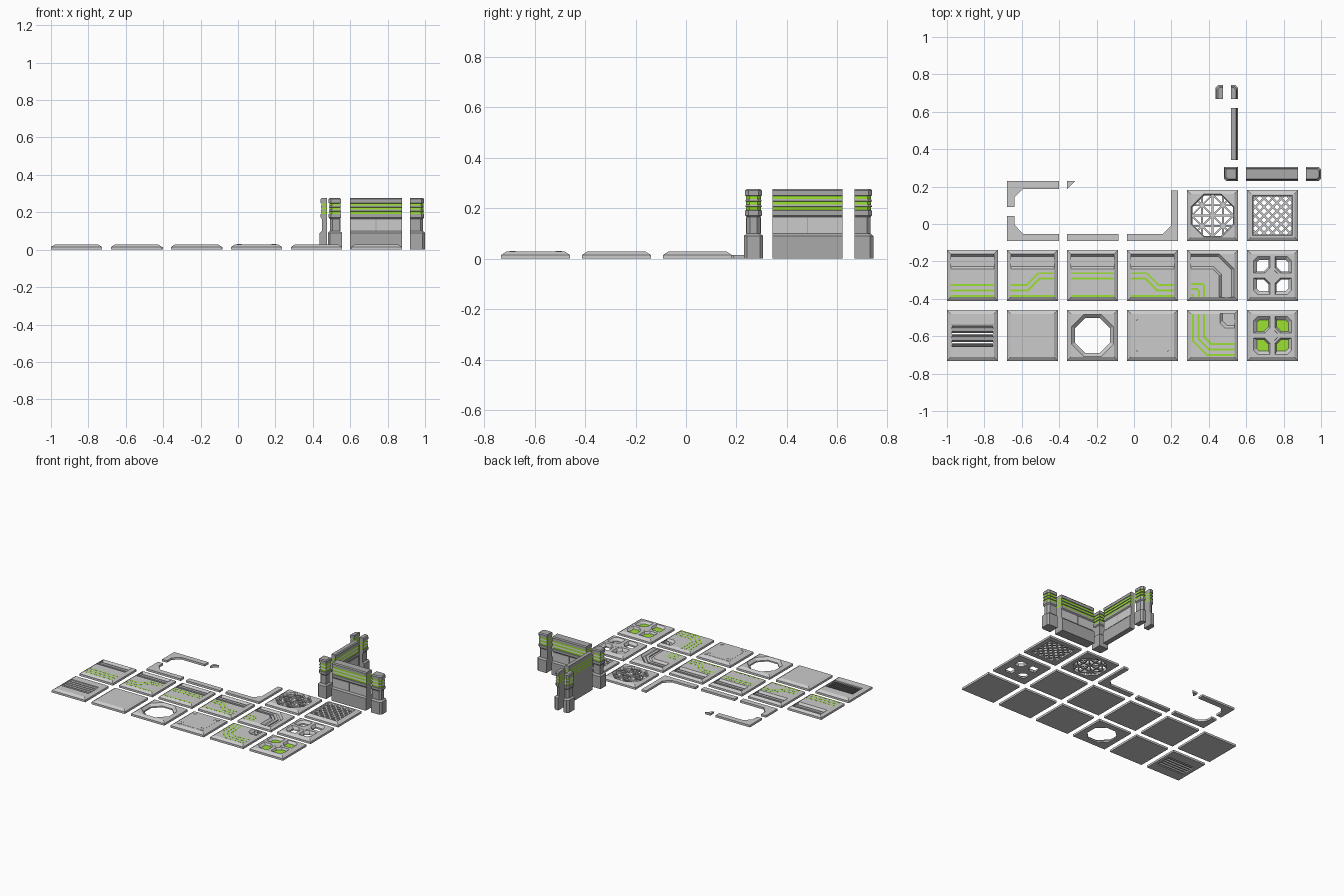
import bpy, bmesh, math
from mathutils import Vector

if "Cube" in bpy.data.objects:
    bpy.data.objects.remove(bpy.data.objects["Cube"])

GREEN = bpy.data.materials.new("green")
GREEN.diffuse_color = (0.33, 0.75, 0.03, 1)
GREEN.use_nodes = True
GREEN.node_tree.nodes["Principled BSDF"].inputs["Base Color"].default_value = GREEN.diffuse_color
GREY = bpy.data.materials.new("grey")
GREY.diffuse_color = (0.4, 0.4, 0.4, 1)
GREY.use_nodes = True
GREY.node_tree.nodes["Principled BSDF"].inputs["Base Color"].default_value = GREY.diffuse_color
H = 0.028          # tile height
S = 0.136          # tile half size
E = 0.116          # half size of the flat tile top


def loft(name, rings, at=(0, 0), green=()):
    """Stack of (outline, z) rings, capped; 'green' lists coloured bands."""
    bm = bmesh.new()
    loops = [[bm.verts.new((x, y, z)) for x, y in poly] for poly, z in rings]
    n = len(loops[0])
    bm.faces.new(loops[0][::-1])
    bm.faces.new(loops[-1])
    for k in range(len(loops) - 1):
        for i in range(n):
            j = (i + 1) % n
            f = bm.faces.new((loops[k][i], loops[k][j], loops[k + 1][j], loops[k + 1][i]))
            f.material_index = 1 if k in green else 0
    bmesh.ops.recalc_face_normals(bm, faces=bm.faces)
    me = bpy.data.meshes.new(name)
    bm.to_mesh(me)
    bm.free()
    ob = bpy.data.objects.new(name, me)
    ob.location = (at[0], at[1], 0)
    bpy.context.collection.objects.link(ob)
    if green:
        me.materials.append(GREY)
        me.materials.append(GREEN)
    return ob


def rect(x0, x1, y0, y1):
    return [(x0, y0), (x1, y0), (x1, y1), (x0, y1)]


def octagon(a):
    r = a / math.cos(math.pi / 8)
    return [(r * math.cos((i + .5) * math.pi / 4), r * math.sin((i + .5) * math.pi / 4)) for i in range(8)]


def ribbon(path, w):
    """Outline of a mitred strip of width w along a path."""
    p = [Vector(q) for q in path]
    nor = [Vector((-(b - a).y, (b - a).x)).normalized() for a, b in zip(p, p[1:])]
    left, right = [], []
    for i, q in enumerate(p):
        a, b = nor[max(i - 1, 0)], nor[min(i, len(nor) - 1)]
        m = (a + b).normalized()
        m = m * (w / 2 / m.dot(a))
        left.append(tuple(q + m))
        right.append(tuple(q - m))
    return left + right[::-1]


def bar(name, path, w, z0, z1, at):
    o = ribbon(path, w)
    return loft(name, [(o, z0), (o, z1)], at)


def cut(ob, low, top, z0):
    """Cut a tapered pocket from z0 up through the tile top."""
    c = loft("cutter", [(low, z0), (top, H), (top, H + .02)], ob.location[:2])
    c.hide_render = True
    m = ob.modifiers.new("cut", 'BOOLEAN')
    m.operation, m.solver, m.object = 'DIFFERENCE', 'EXACT', c
    bpy.context.view_layer.objects.active = ob
    bpy.ops.object.modifier_apply(modifier=m.name)
    bpy.data.objects.remove(c, do_unlink=True)


def pos(col, row):
    return (-0.864 + .321 * col, -0.596 + .3205 * row)


def tile(name, col, row):
    b, t = rect(-S, S, -S, S), rect(-E, E, -E, E)
    return loft(name, [(b, 0), (b, .015), (t, H)], pos(col, row))


def lines(at, paths):
    for p in paths:
        bar("green_line", p, .010, H - .002, H + .0006, at).data.materials.append(GREEN)


def trench(ob, path):
    cut(ob, ribbon(path, .054), ribbon(path, .08), .013)
    bar("trench_rib", path, .02, .012, .021, ob.location[:2])


# plain and vented plates
tile("plain_tile", 1, 0)
vent = tile("vent_tile", 0, 0)
hole = rect(-.11, .11, -.06, .06)
cut(vent, hole, hole, -.01)
for i in range(5):
    y = -.048 + .024 * i
    o = loft("vent_slat", [(rect(-.111, .111, y - .012, y - .004), .006),
                           (rect(-.111, .111, y + .001, y + .009), .026)], pos(0, 0))

# octagonal hole plate
port = tile("octagon_hole_tile", 2, 0)
cut(port, octagon(.094), octagon(.112), .01)
cut(port, octagon(.094), octagon(.094), -.01)

# bolted plate with a thin raised panel
tile("bolted_tile", 3, 0)
a, b = .1, .07
panel = [(-b, -a), (b, -a), (b, -b), (a, -b), (a, b), (b, b), (b, a), (-b, a), (-b, b), (-a, b), (-a, -b), (-b, -b)]
loft("raised_panel", [(panel, H - .002), (panel, H + .001)], pos(3, 0))
for sx in (-.092, .092):
    for sy in (-.092, .092):
        loft("bolt", [(octagon(.014), H - .002), (octagon(.012), H + .002)],
             (pos(3, 0)[0] + sx, pos(3, 0)[1] + sy))

# circuit corner plate with a corner pocket
corner = tile("outer_corner_tile", 4, 0)
pocket = lambda i: [(i, .117), (i, i + .025), (i + .025, i), (.117, i), (.117, .117)]
cut(corner, pocket(.054), pocket(.04), .013)
bar("pocket_rib", [(.076, .116), (.076, .092), (.092, .076), (.116, .076)], .018, .012, .021, pos(4, 0))
lines(pos(4, 0), [[(-.104 + d, E), (-.104 + d, -.03 + .41 * d), (-.03 + .41 * d, -.104 + d), (E, -.104 + d)]
                  for d in (0, .029, .058)])

# straight trench plates with circuit lines
straight = lambda ys: [[(-E, y), (E, y)] for y in ys]
bend = lambda s: [[(s * E, .012), (s * .03, .012), (-s * .032, -.05), (-s * E, -.05)],
                  [(s * E, -.015), (s * .04, -.015), (-s * .025, -.08), (-s * E, -.08)],
                  [(-E, -.11), (E, -.11)]]
for col, paths in enumerate((straight((-.05, -.08, -.11)), bend(1), straight((.012, -.015, -.11)), bend(-1))):
    trench(tile("trench_tile", col, 1), [(-.115, .075), (.115, .075)])
    lines(pos(col, 1), paths)

# trench corner plate
trench(tile("trench_corner_tile", 4, 1), [(-.115, .075), (.018, .075), (.075, .018), (.075, -.115)])
lines(pos(4, 1), [[(-E, y), (y - .01, y), (y, y - .01), (y, -E)] for y in (-.045, -.073)])
lines(pos(4, 1), [[(-E, -.103), (-.103, -.103), (-.103, -E)]])

# four-window plates: one glowing, one open
for row in (0, 1):
    t = tile("window_tile", 5, row)
    for sx in (-1, 1):
        for sy in (-1, 1):
            f = lambda p: [(sx * x, sy * y) for x, y in p]
            low = f([(.022, .05), (.05, .022), (.084, .022), (.104, .022), (.104, .085), (.085, .104), (.022, .104)])
            low = f([(.022, .046), (.046, .022), (.084, .022), (.084, .07), (.07, .084), (.022, .084)])
            top = f([(.013, .042), (.042, .013), (.102, .013), (.102, .078), (.078, .102), (.013, .102)])
            cut(t, low, top, .012)
            if row:
                cut(t, low, low, -.01)
            else:
                loft("green_pane", [(low, .010), (low, .0135)], pos(5, 0)).data.materials.append(GREEN)
    loft("window_hub", [(octagon(.032), .01), (octagon(.026), H + .001)], pos(5, row))

# octagonal triangle grate
g = tile("octagon_grate_tile", 4, 2)
cut(g, octagon(.108), octagon(.115), .012)
cut(g, octagon(.108), octagon(.108), -.01)
R = .113
for ang, offs in ((0, (-.056, 0, .056)), (90, (-.056, 0, .056)), (45, (-.079, 0, .079)), (135, (-.079, 0, .079))):
    u = Vector((math.cos(math.radians(ang)), math.sin(math.radians(ang))))
    n = Vector((-u.y, u.x))
    for o in offs:
        h = math.sqrt(R * R - o * o)
        bar("grate_bar", [n * o - u * h, n * o + u * h], .009, .008, .022 - ang * 1e-5, pos(4, 2))

# diamond grate
g = tile("diamond_grate_tile", 5, 2)
sq = lambda a: rect(-a, a, -a, a)
cut(g, sq(.102), sq(.107), .018)
cut(g, sq(.102), sq(.102), -.01)
A = .104
for i in range(-4, 5):
    k = i * .046
    x0, x1 = max(-A, k - A), min(A, k + A)
    for s in (1, -1):
        bar("grate_bar", [(s * x0, k - x0), (s * x1, k - x1)], .011, .008, .0222 + s * .0003, pos(5, 2))

# thin floor trim
for o in ([(-.679, .229), (-.401, .229), (-.401, .187), (-.594, .187), (-.64, .143), (-.64, .09), (-.679, .09)],
          [(-.679, .043), (-.638, .043), (-.638, -.005), (-.594, -.053), (-.401, -.053), (-.401, -.092), (-.679, -.092)],
          [(-.358, .229), (-.315, .229), (-.358, .187)],
          rect(-.358, -.084, -.092, -.053),
          [(-.038, -.053), (.155, -.053), (.198, -.01), (.198, .18), (.236, .18), (.236, -.092), (-.038, -.092)]):
    loft("floor_trim", [(o, 0), (o, .015)])

# wall cross-section: half thickness against height, with three green grooves
PROFILE = [(.038, 0), (.038, .09), (.027, .1), (.027, .165), (.033, .172), (.033, .19)]
BANDS = []
for z in (.19, .212, .234):
    BANDS.append(len(PROFILE))
    PROFILE += [(.029, z + .002), (.029, z + .014), (.033, z + .016)]
PROFILE += [(.033, .27), (.027, .277)]
CX, CY, C = .518, .2675, .013


def wall(name, plan):
    return loft(name, [(plan(d), z) for d, z in PROFILE], green=BANDS)


wall("front_wall", lambda d: rect(.60, .877, CY - d, CY + d))
wall("side_wall", lambda d: rect(CX, CX + d, .343, .62))
wall("corner_post", lambda d: [(CX - d + C, CY - d), (CX + d, CY - d), (CX + d, CY + d),
                               (CX - d, CY + d), (CX - d, CY - d + C)])
wall("end_post", lambda d: [(.92, CY - d), (.962 + d - C, CY - d), (.962 + d, CY - d + C),
                            (.962 + d, CY + d - C), (.962 + d - C, CY + d), (.92, CY + d)])
for x, s in ((CX, 1), (.475, -1)):
    wall("half_end_post", lambda d: [(x, .668), (x + s * d, .668), (x + s * d, .704 + d - C),
                                     (x + s * (d - C), .704 + d), (x, .704 + d)])

# wall panels split by a centre seam
for s in (-1, 1):
    x = .7385 + s * .07
    o = rect(x - .0675, x + .0675, CY - .029, CY + .029)
    loft("front_panel", [(o, .1), (o, .163)])
    y = .4815 + s * .07
    o = rect(CX + .01, CX + .029, y - .0675, y + .0675)
    loft("side_panel", [(o, .1), (o, .163)])
